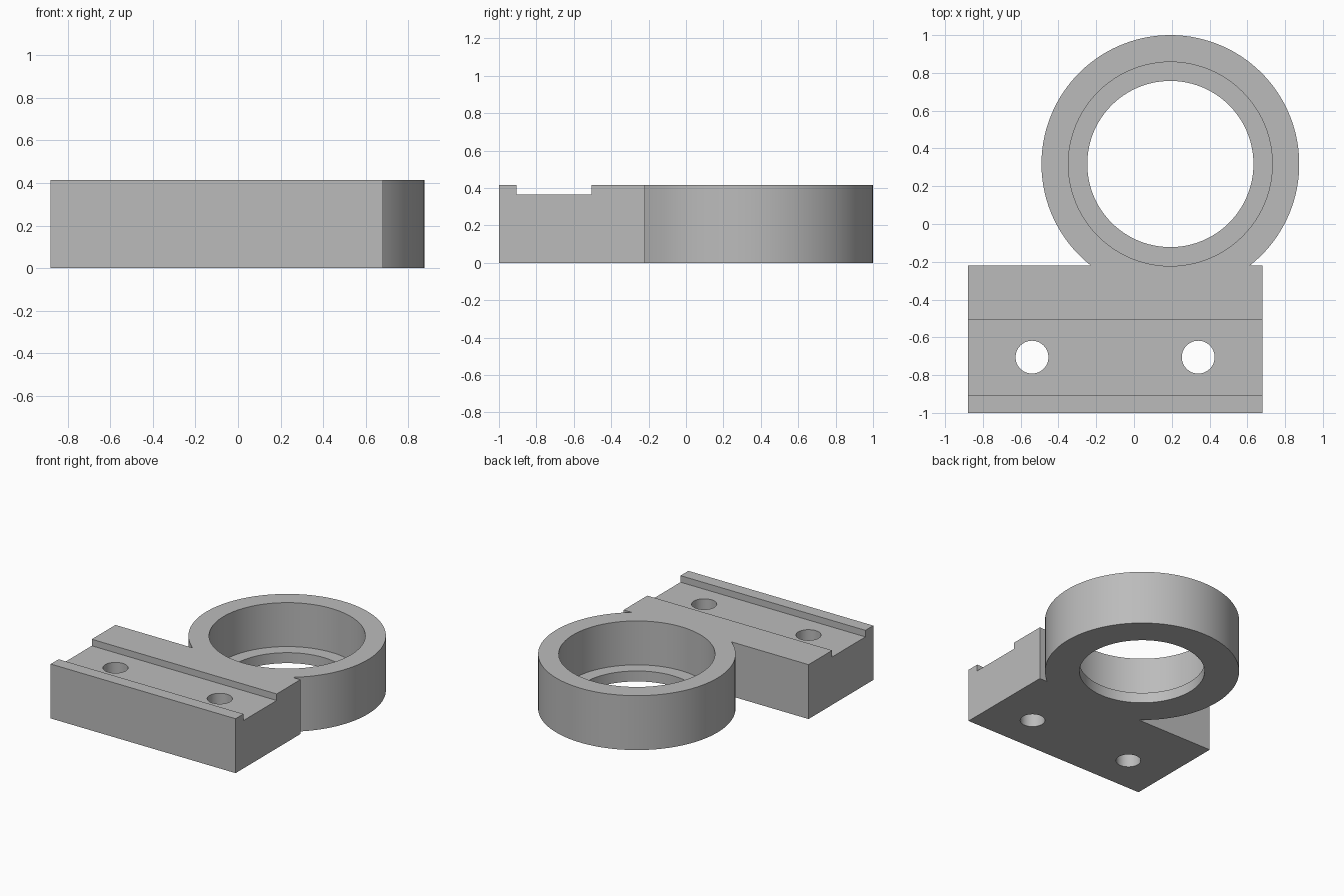
import bpy
import bmesh
import math

cube = bpy.data.objects.get("Cube")
if cube:
    bpy.data.objects.remove(cube, do_unlink=True)

HEIGHT = 0.415
CX, CY, RADIUS = 0.1925, 0.3175, 0.6825
LEFT, RIGHT, FRONT, BACK = -0.88, 0.68, -1.0, -0.22

grey = bpy.data.materials.new("plain grey")
grey.use_nodes = True
colour = (0.5, 0.5, 0.5, 1)
grey.diffuse_color = colour
grey.node_tree.nodes["Principled BSDF"].inputs["Base Color"].default_value = colour


def prism(name, outline, z0, z1):
    """Extrude a counter-clockwise outline from z0 to z1."""
    bm = bmesh.new()
    base = bm.faces.new([bm.verts.new((x, y, z0)) for x, y in outline])
    top = bmesh.ops.extrude_face_region(bm, geom=[base], use_keep_orig=True)
    verts = [g for g in top["geom"] if isinstance(g, bmesh.types.BMVert)]
    bmesh.ops.translate(bm, verts=verts, vec=(0, 0, z1 - z0))
    bmesh.ops.recalc_face_normals(bm, faces=bm.faces)
    mesh = bpy.data.meshes.new(name)
    bm.to_mesh(mesh)
    bm.free()
    mesh.materials.append(grey)
    obj = bpy.data.objects.new(name, mesh)
    bpy.context.collection.objects.link(obj)
    return obj


def arc(x, y, r, start, end, steps):
    angles = [start + (end - start) * i / steps for i in range(steps + 1)]
    return [(x + r * math.cos(a), y + r * math.sin(a)) for a in angles]


def circle(x, y, r, steps):
    return arc(x, y, r, 0, math.tau, steps)[:-1]


# Block and ring share one outline, joined where the ring meets the block back
meet = math.asin((BACK - CY) / RADIUS)
outline = [(LEFT, BACK), (LEFT, FRONT), (RIGHT, FRONT), (RIGHT, BACK)]
outline += arc(CX, CY, RADIUS, meet, math.pi - meet, 96)
bracket = prism("ring_bracket", outline, 0, HEIGHT)

# Stepped bore, clamp groove and the two bolt holes
groove = [(-1, -0.905), (1, -0.905), (1, -0.505), (-1, -0.505)]
cutters = [
    prism("bore_cutter", circle(CX, CY, 0.54, 96), 0.08, 0.6),
    prism("lip_cutter", circle(CX, CY, 0.44, 96), -0.1, 0.3),
    prism("groove_cutter", groove, 0.365, 0.6),
]
for x in (-0.54, 0.34):
    cutters.append(prism("bolt_hole_cutter", circle(x, -0.705, 0.087, 48), -0.1, 0.6))

bpy.context.view_layer.objects.active = bracket
for cutter in cutters:
    cutter.hide_render = True
    cut = bracket.modifiers.new("cut", "BOOLEAN")
    cut.operation = "DIFFERENCE"
    cut.solver = "EXACT"
    cut.object = cutter
    bpy.ops.object.modifier_apply(modifier=cut.name)
for cutter in cutters:
    bpy.data.objects.remove(cutter, do_unlink=True)

# Smooth round walls, sharp rims
bpy.ops.object.select_all(action="DESELECT")
bracket.select_set(True)
bpy.ops.object.shade_smooth_by_angle(angle=math.radians(30))
